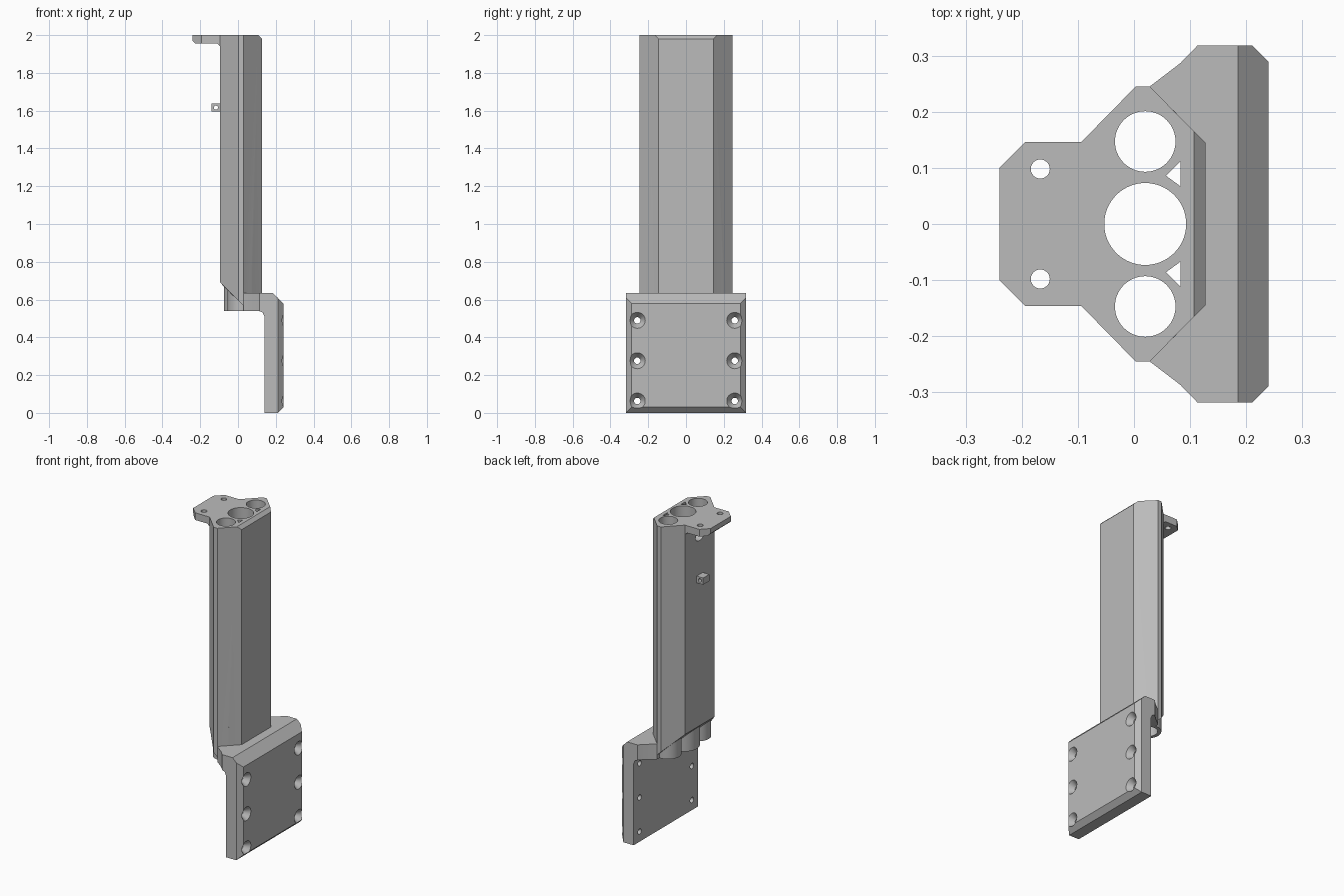
import bpy, bmesh, math
from mathutils import Matrix, Vector

if "Cube" in bpy.data.objects:
    bpy.data.objects.remove(bpy.data.objects["Cube"])

grey = bpy.data.materials.new("plain_grey")
grey.use_nodes = True
grey.diffuse_color = (0.5, 0.5, 0.5, 1)
grey.node_tree.nodes["Principled BSDF"].inputs["Base Color"].default_value = (0.5, 0.5, 0.5, 1)


def add_object(name, bm):
    bmesh.ops.recalc_face_normals(bm, faces=bm.faces)
    mesh = bpy.data.meshes.new(name)
    bm.to_mesh(mesh)
    bm.free()
    mesh.materials.append(grey)
    obj = bpy.data.objects.new(name, mesh)
    bpy.context.collection.objects.link(obj)
    return obj


def prism(name, points, axis, low, high):
    """Extrude a closed outline along axis: xy points for 'z', xz points for 'y'."""
    place = (lambda a, b: (a, b, low)) if axis == "z" else (lambda a, b: (a, low, b))
    step = (0, 0, high - low) if axis == "z" else (0, high - low, 0)
    bm = bmesh.new()
    face = bm.faces.new([bm.verts.new(place(a, b)) for a, b in points])
    ext = bmesh.ops.extrude_face_region(bm, geom=[face], use_keep_orig=True)
    bmesh.ops.translate(bm, vec=step, verts=[v for v in ext["geom"] if isinstance(v, bmesh.types.BMVert)])
    return add_object(name, bm)


def cylinder(name, start, end, r1, r2=None, segments=48):
    start, end = Vector(start), Vector(end)
    way = end - start
    matrix = Matrix.Translation((start + end) / 2) @ way.to_track_quat("Z", "Y").to_matrix().to_4x4()
    bm = bmesh.new()
    bmesh.ops.create_cone(bm, cap_ends=True, segments=segments, radius1=r1,
                          radius2=r1 if r2 is None else r2, depth=way.length, matrix=matrix)
    return add_object(name, bm)


def boolean(obj, other, operation, keep=False):
    mod = obj.modifiers.new("boolean", "BOOLEAN")
    mod.operation, mod.object, mod.solver = operation, other, "EXACT"
    bpy.ops.object.select_all(action="DESELECT")
    bpy.context.view_layer.objects.active = obj
    obj.select_set(True)
    bpy.ops.object.modifier_apply(modifier=mod.name)
    if not keep:
        bpy.data.objects.remove(other)


def mirrored(half):
    """Complete an outline whose points all lie on the +y side."""
    return half + [(x, -y) for x, y in reversed(half)]


def crossed(name, outline, z_range, profile):
    """Solid with the given plan outline and the given side profile."""
    obj = prism(name, mirrored(outline), "z", *z_range)
    boolean(obj, prism("profile_helper", profile, "y", -0.5, 0.5), "INTERSECT")
    return obj


# Long column, slanted at the foot and bevelled at the top front edge
column = crossed("column",
                 [(-0.095, 0.145), (0.003, 0.245), (0.028, 0.245), (0.127, 0.145)], (0.4, 2.1),
                 [(-0.2, 0.795), (0.055, 0.54), (0.3, 0.54), (0.3, 1.807), (0.107, 2), (-0.2, 2)])

# Screw plate with the shelf that carries the column
plate = crossed("mounting_plate",
                [(0.028, 0.245), (0.083, 0.287), (0.113, 0.318), (0.211, 0.318), (0.24, 0.289)], (-0.1, 0.8),
                [(0, 0.54), (0.11, 0.54), (0.131, 0.531), (0.14, 0.51), (0.14, 0), (0.21, 0),
                 (0.24, 0.03), (0.24, 0.58), (0.185, 0.635), (0, 0.635)])

# Top flange reaching backwards
flange = crossed("top_flange",
                 [(-0.24, 0.1), (-0.194, 0.146), (-0.09, 0.146)], (1.8, 2.1),
                 [(-0.27, 2), (-0.27, 1.998), (-0.226, 1.955), (-0.11, 1.955), (-0.095, 1.94),
                  (-0.05, 1.94), (-0.05, 2)])

# Bores through the column, with tube ends showing below the slanted foot
bores = [(0, 0.073, 0.095), (0.147, 0.054, 0.075), (-0.147, 0.054, 0.075)]
tubes, cutters = [], []
for y, inner, outer in bores:
    tubes.append(cylinder("tube_end", (0.02, y, 0.54), (0.02, y, 0.75), outer))
    cutters.append(cylinder("bore_cutter", (0.02, y, 0.3), (0.02, y, 2.3), inner, segments=64))
tube_end = tubes[0]
for tube in tubes[1:]:
    boolean(tube_end, tube, "UNION")
boolean(column, tube_end, "UNION")
for side in (1, -1):
    triangle = [(0.057, 0.086 * side), (0.083, 0.112 * side), (0.083, 0.067 * side)]
    cutters.append(prism("wire_channel_cutter", triangle, "z", 0.3, 2.3))
for cutter in cutters:
    boolean(column, cutter, "DIFFERENCE", keep=True)
    boolean(plate, cutter, "DIFFERENCE")

# Countersunk screw holes in the plate
for y in (-0.258, 0.258):
    for z in (0.063, 0.276, 0.49):
        boolean(plate, cylinder("screw_cutter", (0.1, y, z), (0.3, y, z), 0.017, segments=24), "DIFFERENCE")
        boolean(plate, cylinder("sink_cutter", (0.205, y, z), (0.245, y, z), 0.017, 0.046, 32), "DIFFERENCE")

# Flange screw holes
for y in (-0.098, 0.098):
    boolean(flange, cylinder("flange_cutter", (-0.167, y, 1.8), (-0.167, y, 2.2), 0.017, segments=24), "DIFFERENCE")

# Oval cable port in the back wall, opening into the middle bore
port = cylinder("port_cutter", (-0.2, 0, 1.875), (0, 0, 1.875), 0.04)
port.data.transform(Matrix.Translation((0, 0, 1.875)) @ Matrix.Diagonal((1, 1, 0.65, 1))
                    @ Matrix.Translation((0, 0, -1.875)))
boolean(column, port, "DIFFERENCE")

# Cable loop on the back wall
loop = prism("cable_loop", [(-0.14, -0.03), (-0.09, -0.03), (-0.09, 0.03), (-0.14, 0.03)], "z", 1.595, 1.637)
boolean(loop, cylinder("loop_cutter", (-0.117, -0.1, 1.616), (-0.117, 0.1, 1.616), 0.011, segments=16), "DIFFERENCE")

# Smooth the round walls, keep the edges sharp
bpy.ops.object.select_all(action="DESELECT")
for obj in (column, plate, flange, loop):
    obj.select_set(True)
bpy.context.view_layer.objects.active = column
bpy.ops.object.shade_smooth_by_angle(angle=math.radians(25))
